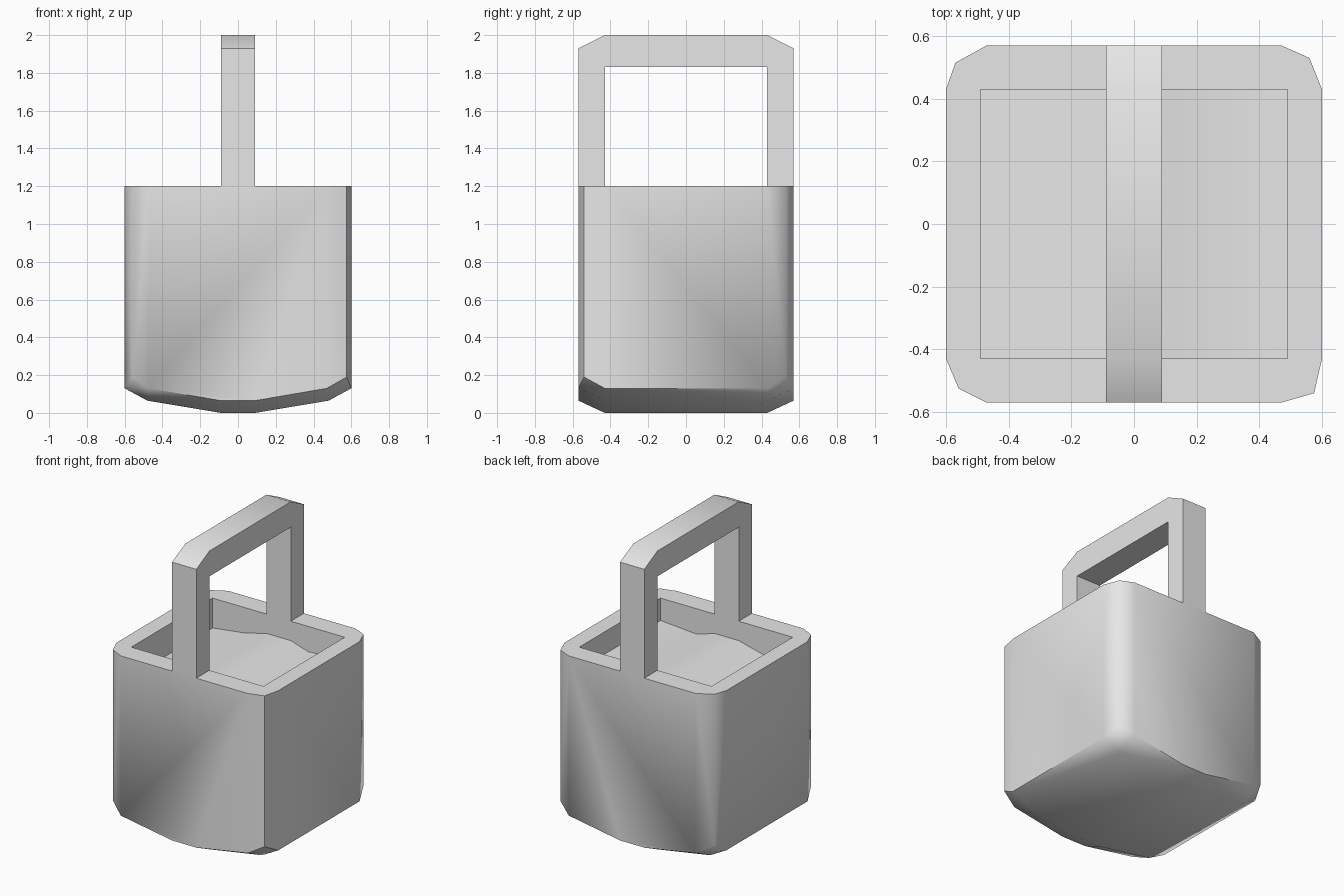
import bpy, bmesh
from math import radians

cube = bpy.data.objects.get("Cube")
if cube:
    bpy.data.objects.remove(cube, do_unlink=True)

grey = bpy.data.materials.new("light_grey")
grey.use_nodes = True
grey.diffuse_color = (0.8, 0.8, 0.8, 1)
grey.node_tree.nodes["Principled BSDF"].inputs["Base Color"].default_value = (0.8, 0.8, 0.8, 1)

TOP = 1.2
FRONT = 0.57
SIDE = 0.6
INNER_Y = 0.43
INNER_X = 0.49
BAR = 0.09


def finish(name, bm):
    bmesh.ops.recalc_face_normals(bm, faces=bm.faces)
    mesh = bpy.data.meshes.new(name)
    bm.to_mesh(mesh)
    bm.free()
    mesh.materials.append(grey)
    obj = bpy.data.objects.new(name, mesh)
    bpy.context.collection.objects.link(obj)
    return obj


def prism(name, profile, direction):
    """Extrude a closed 3D profile along a direction."""
    bm = bmesh.new()
    face = bm.faces.new([bm.verts.new(p) for p in profile])
    out = bmesh.ops.extrude_face_region(bm, geom=[face], use_keep_orig=True)
    moved = [v for v in out["geom"] if isinstance(v, bmesh.types.BMVert)]
    bmesh.ops.translate(bm, verts=moved, vec=direction)
    return finish(name, bm)


def activate(obj):
    bpy.ops.object.select_all(action='DESELECT')
    obj.select_set(True)
    bpy.context.view_layer.objects.active = obj


# Body: rounded-square tub with a keel-shaped underside
corner_mid = {(1, 1): (0.56, 0.53), (-1, 1): (0.57, 0.515),
              (-1, -1): (0.56, 0.525), (1, -1): (0.575, 0.54)}
points = []
for (sx, sy), (mx, my) in corner_mid.items():
    rim = [(BAR, FRONT, 0.065), (0.47, FRONT, 0.13),
           (mx, my, 0.19), (SIDE, INNER_Y, 0.13)]
    keel = [(BAR, INNER_Y, 0), (0.48, INNER_Y, 0.065)]
    points += [(sx * x, sy * y, z) for x, y, z in rim + keel]
    points += [(sx * x, sy * y, TOP) for x, y, z in rim]
bm = bmesh.new()
for p in points:
    bm.verts.new(p)
bmesh.ops.convex_hull(bm, input=bm.verts)
bmesh.ops.dissolve_limit(bm, angle_limit=radians(0.5), verts=bm.verts, edges=bm.edges)
body = finish("tub_body", bm)

# Shallow recess with a gently ridged floor
floor = [(-INNER_X, 1.0), (-0.25, 1.03), (-BAR, 1.07), (BAR, 1.07), (0.22, 1.03), (INNER_X, 1.05)]
section = floor + [(INNER_X, 1.4), (-INNER_X, 1.4)]
cutter = prism("recess_cutter", [(x, -INNER_Y, z) for x, z in section], (0, 2 * INNER_Y, 0))
cutter.hide_render = True
activate(body)
cut = body.modifiers.new("recess", 'BOOLEAN')
cut.operation = 'DIFFERENCE'
cut.solver = 'EXACT'
cut.object = cutter
bpy.ops.object.modifier_apply(modifier=cut.name)
bpy.data.objects.remove(cutter, do_unlink=True)

# Handle: square arch with clipped top corners
half = [(INNER_Y, 2), (FRONT, 1.93), (FRONT, TOP), (INNER_Y, TOP), (INNER_Y, 1.83)]
arch = half + [(-y, z) for y, z in reversed(half)]
handle = prism("handle", [(-BAR, y, z) for y, z in arch], (2 * BAR, 0, 0))

# Soft shading with crisp steep edges
for obj in (body, handle):
    activate(obj)
    bpy.ops.object.shade_smooth_by_angle(angle=radians(50))
